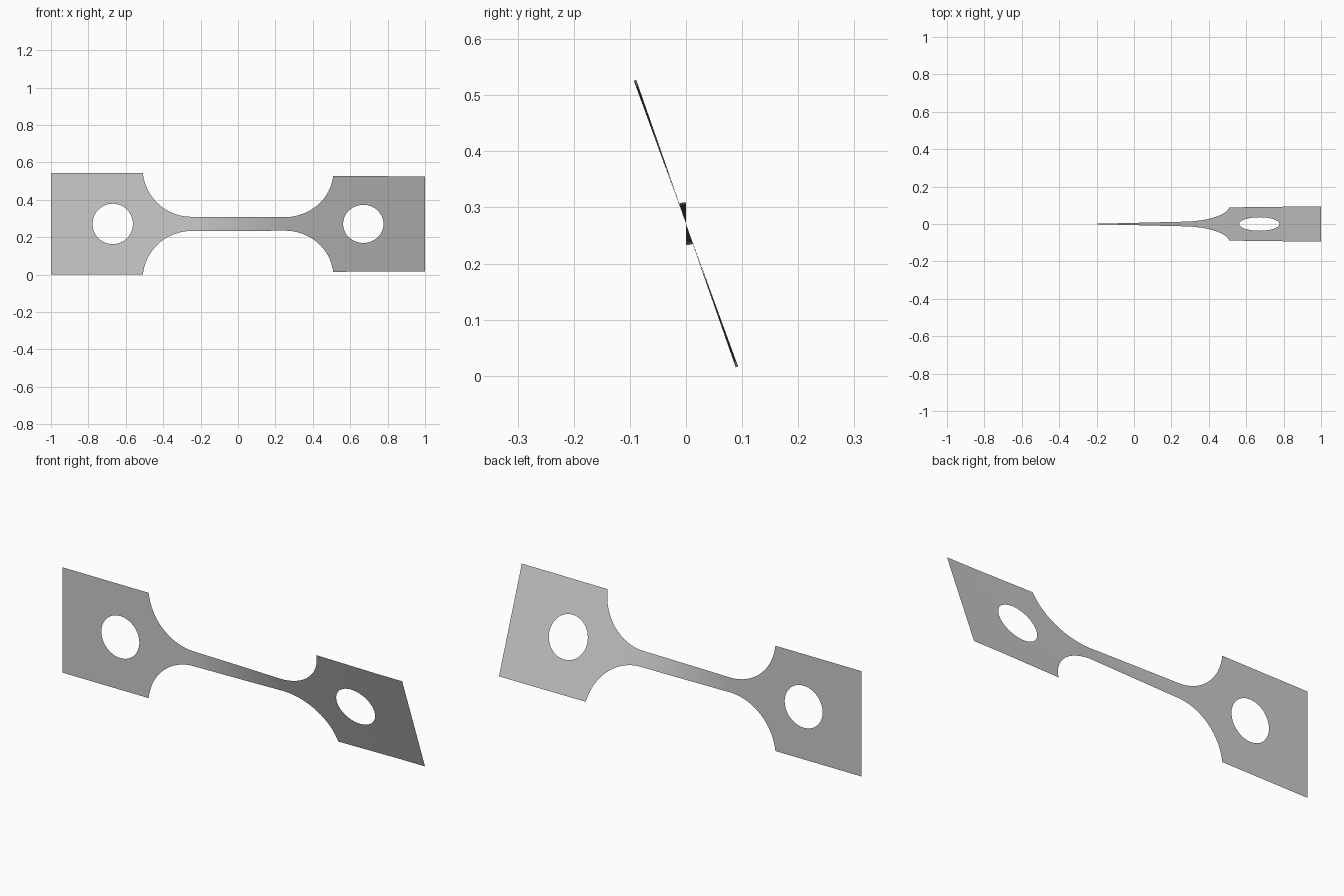
import bpy, bmesh, math

cube = bpy.data.objects.get("Cube")
if cube:
    bpy.data.objects.remove(cube, do_unlink=True)

MID_Z = 0.271          # height of the long axis
TAB_HALF = 0.271       # half height of the end tabs
NECK_HALF = 0.038      # half height of the narrow neck
NECK_END = 0.25        # where the neck meets the fillets
FILLET = 0.26
TAB_START = 0.509
HOLE_X, HOLE_R = 0.67, 0.108


def outer(x):
    """Half height of the outline."""
    d = abs(x) - NECK_END
    if abs(x) >= TAB_START:
        return TAB_HALF
    if d <= 0:
        return NECK_HALF
    return NECK_HALF + FILLET - math.sqrt(FILLET ** 2 - d ** 2)


def inner(x):
    """Half height of the hole, zero outside it."""
    return math.sqrt(max(0.0, HOLE_R ** 2 - (abs(x) - HOLE_X) ** 2))


def twist(x):
    """Angle of the sheet about its long axis."""
    if x <= NECK_END:
        return 0.32 * max(0.0, (x + NECK_END) / (2 * NECK_END))
    return 0.32 + 0.03 * min(1.0, (x - NECK_END) / 0.6)


# Column positions along one half, then mirrored
half = [NECK_END * i / 10 for i in range(1, 10)]
sweep = math.asin((TAB_START - NECK_END) / FILLET)
half += [NECK_END + FILLET * math.sin(sweep * i / 16) for i in range(17)]
half += [HOLE_X - HOLE_R * math.cos(math.pi * i / 32) for i in range(33)]
half += [0.85, 1.0]
columns = [-x for x in reversed(half)] + [0.0] + half

# Twisted sheet: an upper and a lower strip that part around the holes
bm = bmesh.new()


def point(x, v):
    a = twist(x)
    return bm.verts.new((x, -v * math.sin(a), MID_Z + v * math.cos(a)))


for side in (1, -1):
    rails = [(point(x, side * inner(x)), point(x, side * outer(x))) for x in columns]
    for (a, b), (c, d) in zip(rails, rails[1:]):
        bm.faces.new((a, c, d, b) if side > 0 else (b, d, c, a))
bmesh.ops.remove_doubles(bm, verts=bm.verts, dist=0.00001)

mesh = bpy.data.meshes.new("twisted_test_strip")
bm.to_mesh(mesh)
bm.free()
strip = bpy.data.objects.new("twisted_test_strip", mesh)
bpy.context.collection.objects.link(strip)

# Plain grey metal
grey = bpy.data.materials.new("plain_grey")
grey.use_nodes = True
colour = (0.6, 0.6, 0.6, 1.0)
grey.diffuse_color = colour
grey.node_tree.nodes["Principled BSDF"].inputs["Base Color"].default_value = colour
mesh.materials.append(grey)

bpy.context.view_layer.objects.active = strip
strip.select_set(True)
bpy.ops.object.shade_smooth_by_angle()
